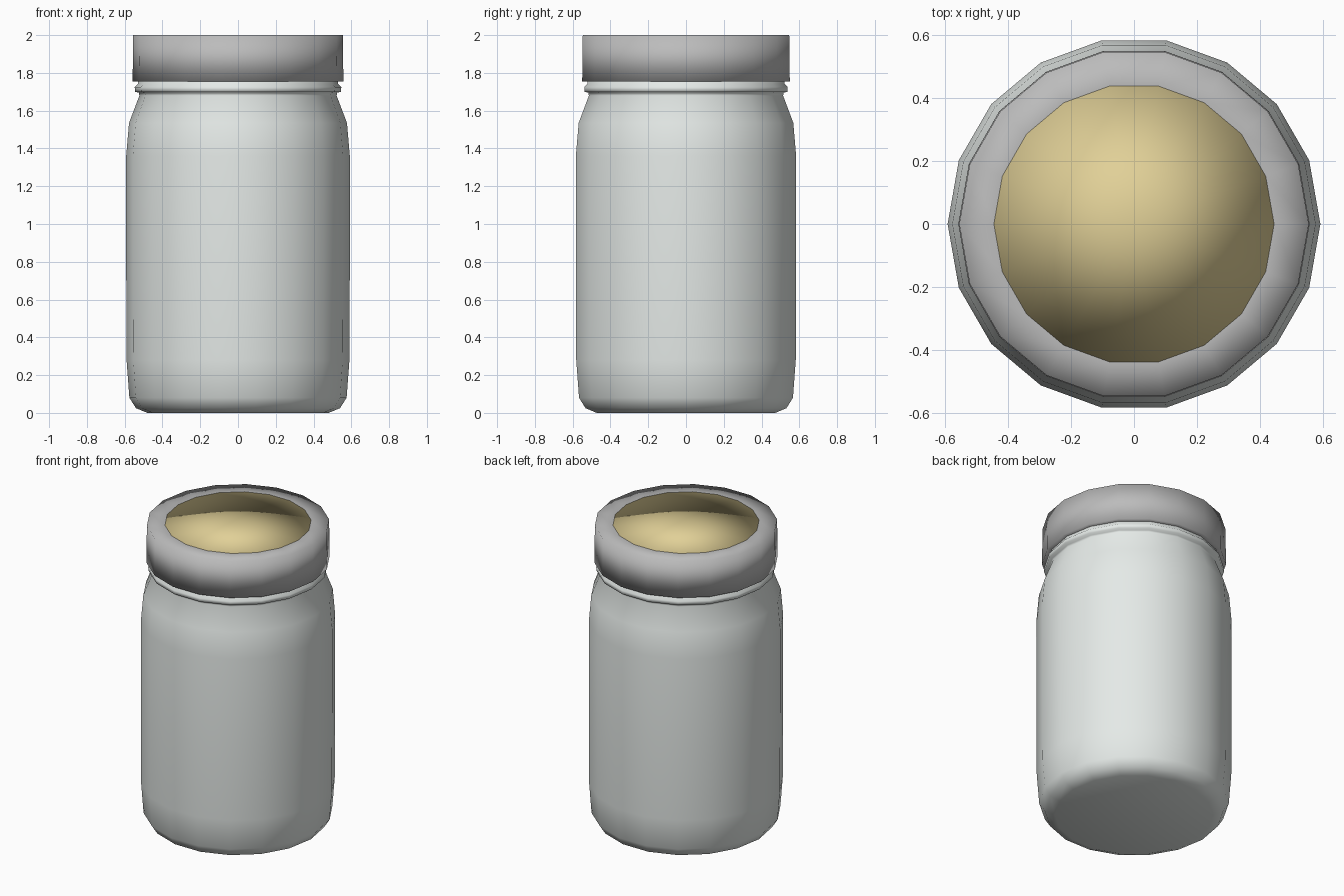
import bpy, bmesh
from math import cos, sin, tau

if "Cube" in bpy.data.objects:
    bpy.data.objects.remove(bpy.data.objects["Cube"])

SIDES = 18


def material(name, rgb):
    m = bpy.data.materials.new(name)
    m.diffuse_color = (*rgb, 1)
    m.use_nodes = True
    m.node_tree.nodes["Principled BSDF"].inputs["Base Color"].default_value = m.diffuse_color
    return m


def lathe(name, profile, mat):
    """Revolve a (radius, z) profile about z; zero radius makes a pole."""
    bm = bmesh.new()
    rings = []
    for r, z in profile:
        n = SIDES if r > 0 else 1
        ring = [bm.verts.new((r * cos(tau * i / SIDES), r * sin(tau * i / SIDES), z)) for i in range(n)]
        rings.append(ring)
    for a, b in zip(rings, rings[1:]):
        for i in range(SIDES):
            j = (i + 1) % SIDES
            quad = [a[i % len(a)], a[j % len(a)], b[j % len(b)], b[i % len(b)]]
            bm.faces.new(list(dict.fromkeys(quad)))
    for f in bm.faces:
        f.smooth = True
    mesh = bpy.data.meshes.new(name)
    bm.to_mesh(mesh)
    bm.free()
    mesh.materials.append(mat)
    obj = bpy.data.objects.new(name, mesh)
    bpy.context.collection.objects.link(obj)
    return obj


glass = material("pale_glass", (0.78, 0.82, 0.80))
steel = material("grey_metal", (0.5, 0.5, 0.5))
gold = material("tan_metal", (0.75, 0.63, 0.31))

# Jar body: rounded base, straight wall, shoulder, bead and neck
lathe("jar_body", [
    (0, 0), (0.48, 0), (0.54, 0.025), (0.575, 0.08), (0.59, 0.28),
    (0.592, 0.8), (0.592, 1.36), (0.577, 1.535), (0.522, 1.68),
    (0.525, 1.695), (0.545, 1.70), (0.547, 1.725), (0.53, 1.742),
    (0.525, 1.80), (0, 1.80)], glass)

# Screw band around the lid
lathe("lid_band", [
    (0.515, 1.755), (0.558, 1.755), (0.555, 2.0), (0.445, 2.0)], steel)

# Lid disc, undercut so its smooth rim shades like a dome
lathe("lid_disc", [
    (0, 1.94), (0.37, 1.94), (0.445, 2.0), (0, 2.0)], gold)
